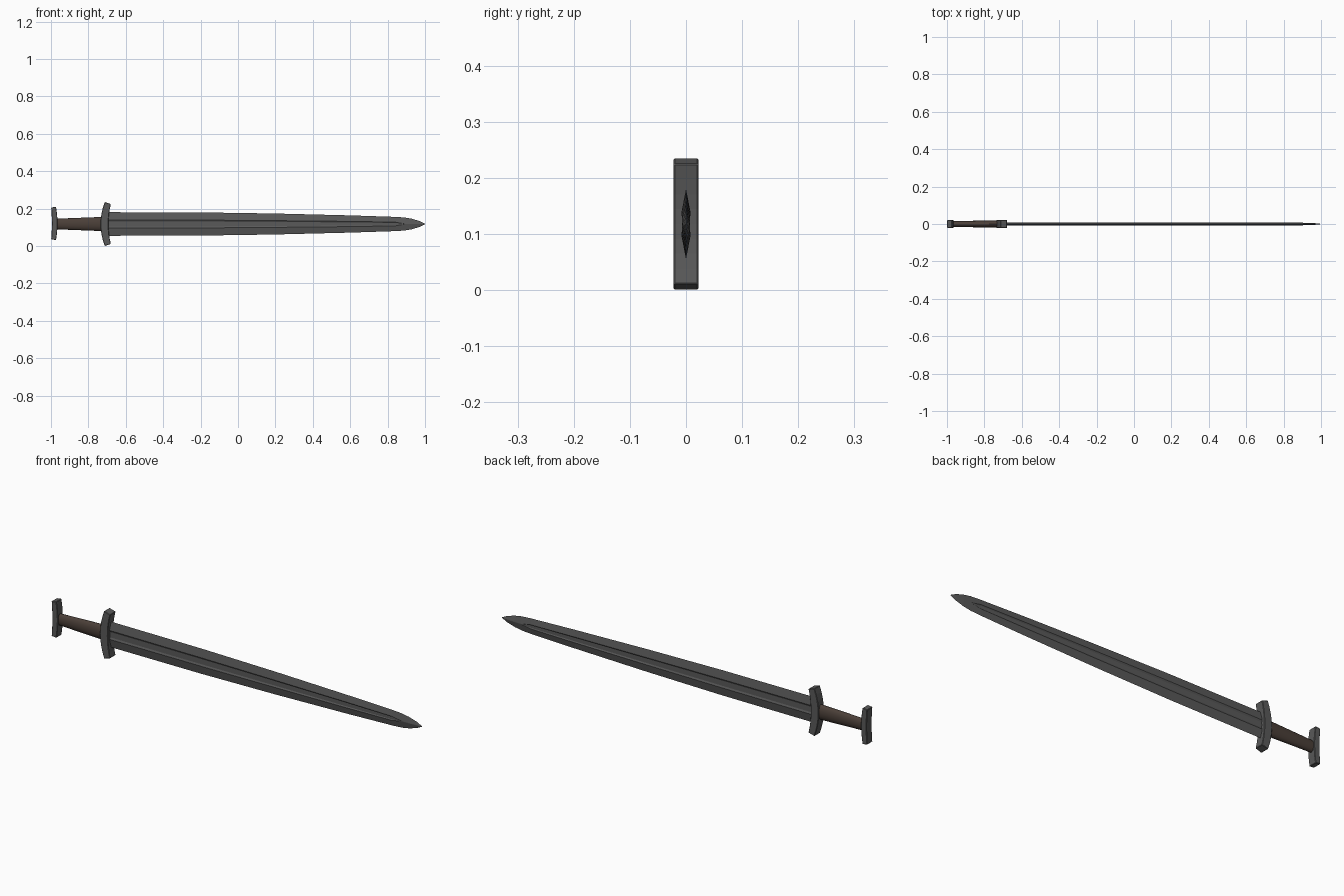
import bpy, bmesh, math

if "Cube" in bpy.data.objects:
    bpy.data.objects.remove(bpy.data.objects["Cube"])

ZC = 0.118  # height of the sword's long axis


def material(name, rgb):
    m = bpy.data.materials.new(name)
    m.diffuse_color = (*rgb, 1)
    m.use_nodes = True
    m.node_tree.nodes["Principled BSDF"].inputs["Base Color"].default_value = m.diffuse_color
    return m


steel = material("dark_steel", (0.10, 0.10, 0.10))
leather = material("dark_leather", (0.07, 0.05, 0.04))


def loft(name, rings, mat):
    """Skin a closed solid through rings of equal point count."""
    bm = bmesh.new()
    vs = [[bm.verts.new(p) for p in r] for r in rings]
    n = len(rings[0])
    for a, b in zip(vs, vs[1:]):
        for i in range(n):
            j = (i + 1) % n
            bm.faces.new((a[i], a[j], b[j], b[i]))
    bm.faces.new(vs[0])
    bm.faces.new(vs[-1])
    bmesh.ops.remove_doubles(bm, verts=bm.verts, dist=0.0002)
    bmesh.ops.recalc_face_normals(bm, faces=bm.faces)
    me = bpy.data.meshes.new(name)
    bm.to_mesh(me)
    bm.free()
    me.materials.append(mat)
    ob = bpy.data.objects.new(name, me)
    bpy.context.collection.objects.link(ob)
    return ob


# Blade: x, half width, ridge offset, ridge half thickness, fuller floor half thickness
stations = [(-0.72, 0.063, 0.022, 0.008, 0.004),
            (-0.20, 0.062, 0.021, 0.008, 0.004),
            (0.20, 0.056, 0.018, 0.008, 0.004),
            (0.60, 0.046, 0.014, 0.0075, 0.004),
            (0.84, 0.038, 0.010, 0.007, 0.004),
            (0.89, 0.035, 0.001, 0.007, 0.007),
            (0.93, 0.028, 0.001, 0.006, 0.006),
            (0.97, 0.016, 0.001, 0.004, 0.004),
            (1.00, 0.001, 0.0004, 0.0006, 0.0006)]


def blade_ring(x, w, r, t, f):
    pts = [(0, w), (t, r), (f, r * 0.6), (f, -r * 0.6), (t, -r),
           (0, -w), (-t, -r), (-f, -r * 0.6), (-f, r * 0.6), (-t, r)]
    return [(x, y, ZC + z) for y, z in pts]


loft("blade", [blade_ring(*s) for s in stations], steel)


# Curved bars: the guard bends toward the blade, the pommel away from the hand
def curved_bar(name, x_mid, bend, half_len, thick_mid, thick_end, depth, zc):
    rings = []
    for i in range(9):
        u = i / 4 - 1
        half = (thick_mid + (thick_end - thick_mid) * u * u) / 2
        x = x_mid + bend * u * u
        z = zc + half_len * u
        tilt = math.atan(2 * bend * u / half_len)
        dx, dz = half * math.cos(tilt), -half * math.sin(tilt)
        rings.append([(x + s * dx, y, z + s * dz)
                      for s, y in ((-1, -depth), (1, -depth), (1, depth), (-1, depth))])
    ob = loft(name, rings, steel)
    bev = ob.modifiers.new("bevel", "BEVEL")
    bev.width = 0.002
    bev.segments = 1
    bev.limit_method = "ANGLE"
    bev.angle_limit = math.radians(40)


curved_bar("guard", -0.714, 0.018, 0.112, 0.042, 0.034, 0.022, ZC)
curved_bar("pommel", -0.980, -0.006, 0.087, 0.030, 0.026, 0.021, 0.121)


# Grip: oval handle widening toward the guard
def oval(x, ry, rz, n=16):
    return [(x, ry * math.cos(2 * math.pi * i / n), ZC + rz * math.sin(2 * math.pi * i / n))
            for i in range(n)]


grip = loft("grip", [oval(-0.98, 0.016, 0.028), oval(-0.85, 0.0175, 0.033),
                     oval(-0.72, 0.018, 0.038)], leather)
bpy.context.view_layer.objects.active = grip
grip.select_set(True)
bpy.ops.object.shade_smooth_by_angle(angle=math.radians(40))
